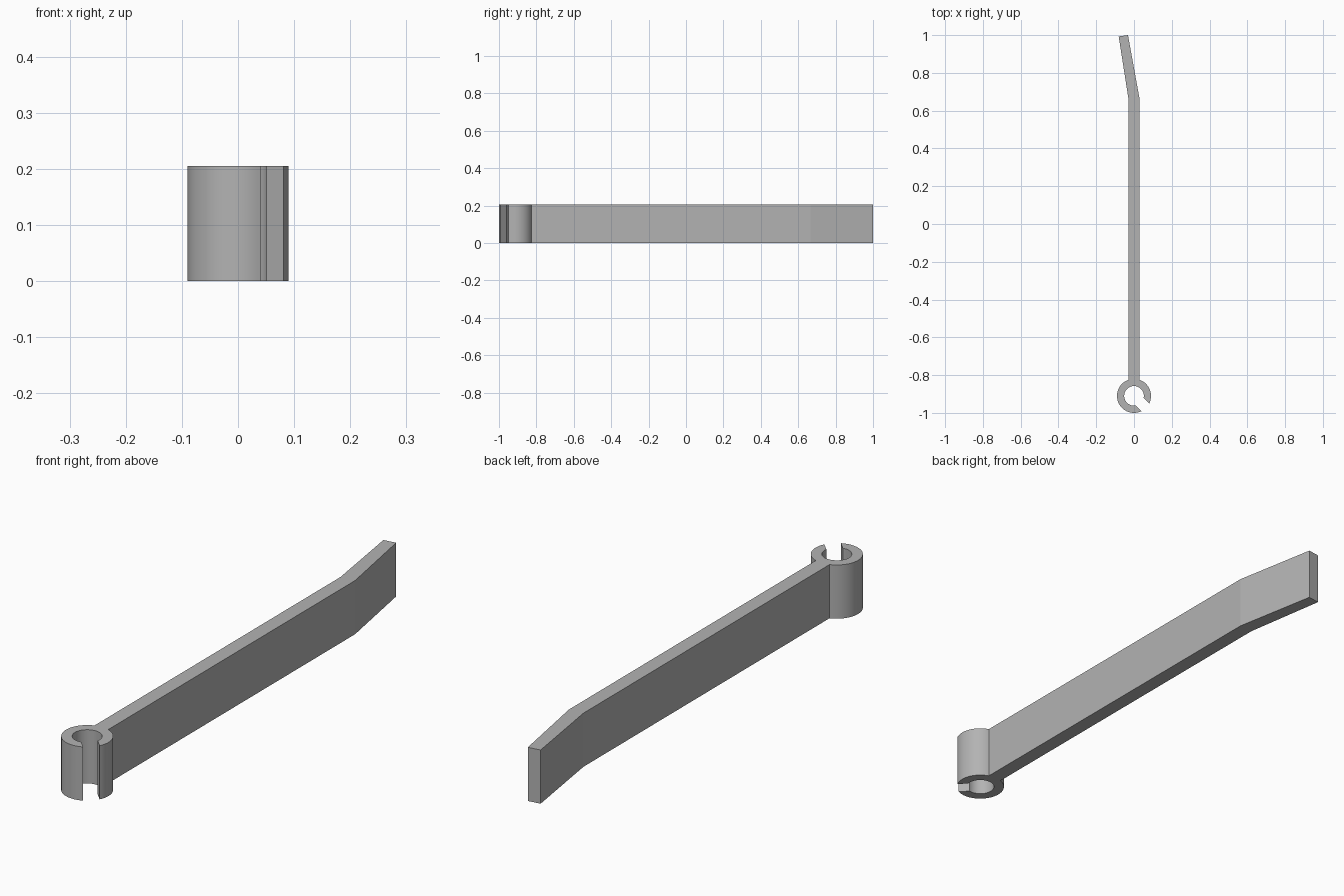
import bpy, bmesh, math

if "Cube" in bpy.data.objects:
    bpy.data.objects.remove(bpy.data.objects["Cube"])

HEIGHT = 0.205
CY, R_OUT, R_IN = -0.91, 0.09, 0.052   # clip ring centre and radii
HALF = 0.029                           # half width of arm and of slot
SLOT = math.radians(-45)               # direction of the slot


def arc(radius, start, end, steps):
    """Points on a circle about the ring centre."""
    return [(radius * math.cos(start + (end - start) * i / steps),
             CY + radius * math.sin(start + (end - start) * i / steps))
            for i in range(steps + 1)]


gap_out = math.asin(HALF / R_OUT)
gap_in = math.asin(HALF / R_IN)
arm = math.asin(HALF / R_OUT)
full = 2 * math.pi

# Outline: right side of ring, bent arm, left side of ring, bore
outline = arc(R_OUT, SLOT + gap_out, math.pi / 2 - arm, 20)
outline += [(HALF, 0.665), (-0.032, 1.0), (-0.081, 0.993), (-HALF, 0.66)]
outline += arc(R_OUT, math.pi / 2 + arm, SLOT + full - gap_out, 40)
outline += arc(R_IN, SLOT + full - gap_in, SLOT + gap_in, 48)

# Extrude the outline into a solid
bm = bmesh.new()
base = bm.faces.new([bm.verts.new((x, y, 0)) for x, y in outline])
top = bmesh.ops.extrude_face_region(bm, geom=[base], use_keep_orig=True)
bmesh.ops.translate(bm, vec=(0, 0, HEIGHT),
                    verts=[v for v in top["geom"] if isinstance(v, bmesh.types.BMVert)])
bmesh.ops.triangulate(bm, faces=[f for f in bm.faces if len(f.verts) > 4],
                      ngon_method='EAR_CLIP')
bmesh.ops.recalc_face_normals(bm, faces=bm.faces)
mesh = bpy.data.meshes.new("clip_lever")
bm.to_mesh(mesh)
bm.free()

grey = bpy.data.materials.new("grey")
grey.diffuse_color = (0.45, 0.45, 0.45, 1)
grey.use_nodes = True
grey.node_tree.nodes["Principled BSDF"].inputs["Base Color"].default_value = grey.diffuse_color
mesh.materials.append(grey)

lever = bpy.data.objects.new("clip_lever", mesh)
bpy.context.collection.objects.link(lever)
bpy.context.view_layer.objects.active = lever
lever.select_set(True)
bpy.ops.object.shade_smooth_by_angle(angle=math.radians(20))
# Keep the shallow bend in the arm crisp
for poly in mesh.polygons:
    if poly.center.y > CY + R_OUT:
        poly.use_smooth = False
